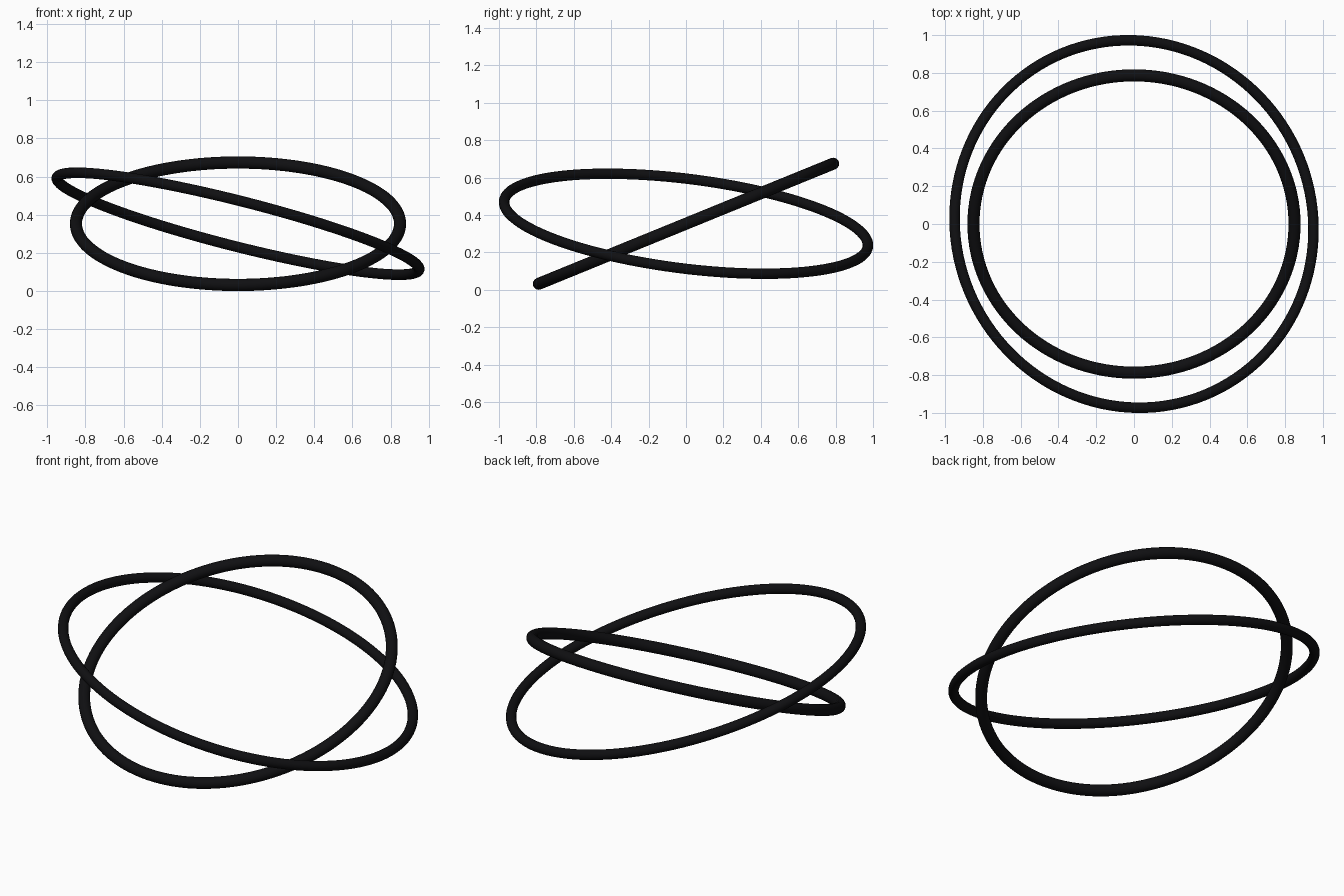
import bpy
from math import radians
from mathutils import Vector

if "Cube" in bpy.data.objects:
    bpy.data.objects.remove(bpy.data.objects["Cube"])

CENTRE = (0, 0, 0.353)

black = bpy.data.materials.new("black")
black.diffuse_color = (0.005, 0.005, 0.006, 1)
black.use_nodes = True
black.node_tree.nodes["Principled BSDF"].inputs["Base Color"].default_value = black.diffuse_color


def ring(name, radius, tube, normal):
    """Thin round hoop whose plane is perpendicular to normal."""
    bpy.ops.mesh.primitive_torus_add(
        major_radius=radius, minor_radius=tube,
        major_segments=128, minor_segments=16, location=CENTRE,
        rotation=Vector((0, 0, 1)).rotation_difference(Vector(normal)).to_euler())
    ob = bpy.context.object
    ob.name = name
    ob.data.materials.append(black)
    bpy.ops.object.shade_smooth_by_angle(angle=radians(40))
    return ob


# Inner hoop, rising towards the back
ring("inner_ring", 0.85, 0.032, (0, -0.3778, 0.9259))

# Outer hoop, dropping to the right and slightly to the back
ring("outer_ring", 0.98, 0.028, (0.254, 0.126, 1))
